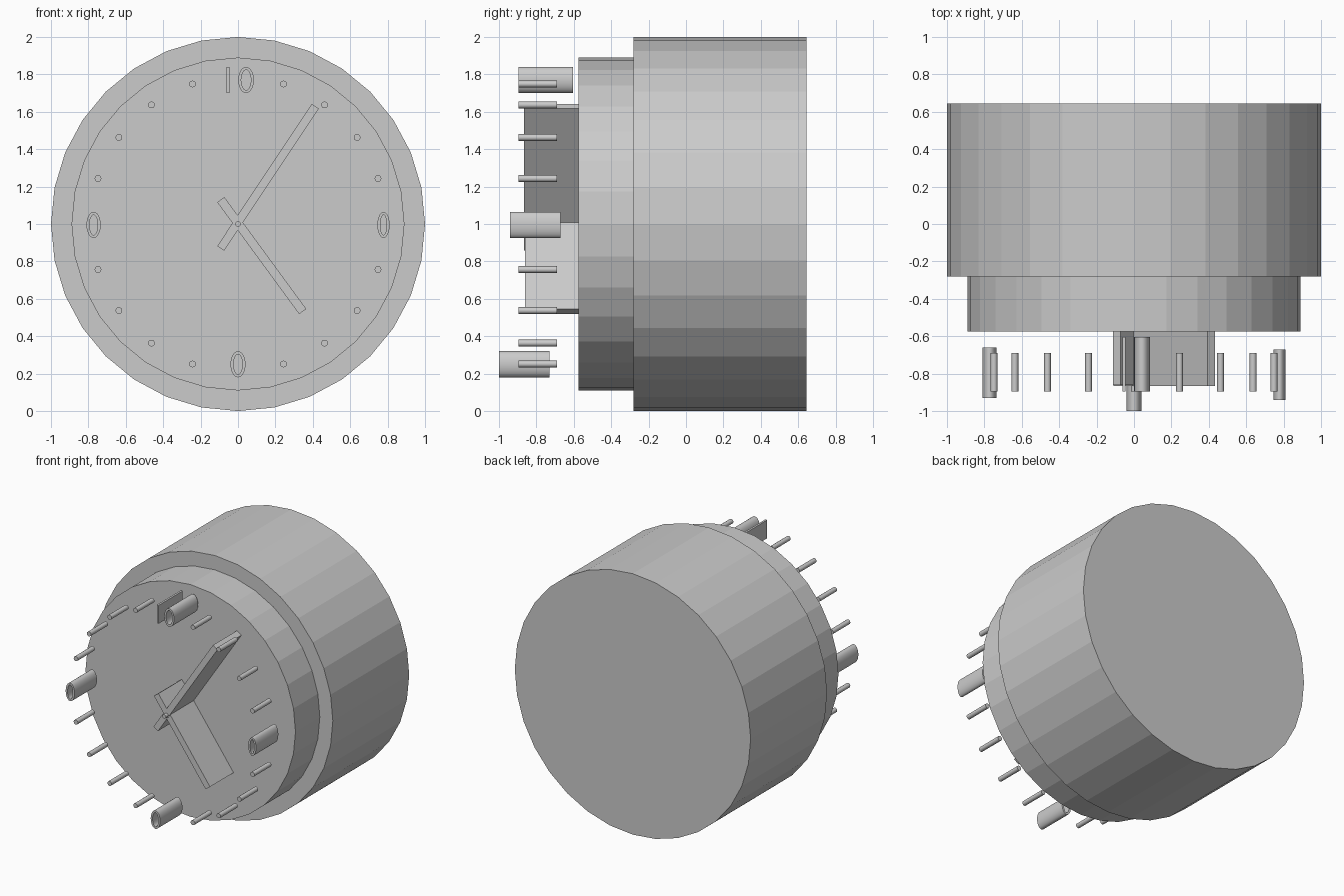
import bpy
import bmesh
from math import sin, cos, pi, radians, atan2, hypot

if "Cube" in bpy.data.objects:
    bpy.data.objects.remove(bpy.data.objects["Cube"])


def extrude_profiles(name, loops, y0, y1):
    """Extrude an outline in the x-z plane from y0 to y1; a second loop is a matching hole."""
    bm = bmesh.new()
    rings = [[[bm.verts.new((x, y, z)) for x, z in lp] for y in (y0, y1)] for lp in loops]
    n = len(loops[0])
    for front, back in rings:
        for i in range(n):
            j = (i + 1) % n
            bm.faces.new((front[i], front[j], back[j], back[i]))
    for side in (0, 1):
        if len(rings) == 1:
            bm.faces.new(rings[0][side])
        else:
            a, b = rings[0][side], rings[1][side]
            for i in range(n):
                j = (i + 1) % n
                bm.faces.new((a[i], a[j], b[j], b[i]))
    bmesh.ops.recalc_face_normals(bm, faces=bm.faces)
    mesh = bpy.data.meshes.new(name)
    bm.to_mesh(mesh)
    bm.free()
    obj = bpy.data.objects.new(name, mesh)
    bpy.context.collection.objects.link(obj)
    return obj


def ellipse(cx, cz, rx, rz, n):
    return [(cx + rx * sin(2 * pi * i / n), cz + rz * cos(2 * pi * i / n)) for i in range(n)]


def bar(p, q, width):
    """Rectangle outline running from p to q."""
    dx, dz = q[0] - p[0], q[1] - p[1]
    k = width / 2 / hypot(dx, dz)
    nx, nz = -dz * k, dx * k
    return [(p[0] + nx, p[1] + nz), (q[0] + nx, q[1] + nz),
            (q[0] - nx, q[1] - nz), (p[0] - nx, p[1] - nz)]


# Case and dial drum, low-poly with 32 sides
extrude_profiles("case", [ellipse(0, 1, 1, 1, 32)], -0.28, 0.645)
extrude_profiles("dial", [ellipse(0, 1, 0.89, 0.89, 32)], -0.575, -0.28)

# Hands and centre pin
extrude_profiles("minute_hand", [bar((-0.092, 0.87), (0.413, 1.63), 0.045)], -0.865, -0.575)
extrude_profiles("hour_hand", [bar((-0.092, 1.13), (0.346, 0.532), 0.047)], -0.86, -0.575)
extrude_profiles("centre_pin", [ellipse(0, 1, 0.015, 0.015, 16)], -0.895, -0.575)

# Small round pegs every 18 degrees, skipping the four quarter positions
for i in range(20):
    if i % 5:
        a = radians(18 * i)
        peg = extrude_profiles(f"dial_peg_{i}",
                               [ellipse(0.787 * sin(a), 1 + 0.787 * cos(a), 0.018, 0.018, 16)],
                               -0.895, -0.69)

# Plain quarter markers: a pair at the top, hollow ovals on the other three sides
extrude_profiles("top_marker_bar", [bar((-0.054, 1.70), (-0.054, 1.84), 0.016)], -0.895, -0.605)
for name, cx, cz, rx, y0, y1 in (
        ("top_marker_oval", 0.043, 1.77, 0.042, -0.895, -0.605),
        ("right_marker", 0.778, 0.995, 0.033, -0.94, -0.67),
        ("bottom_marker", 0.0, 0.25, 0.04, -1.0, -0.73),
        ("left_marker", -0.772, 0.995, 0.038, -0.93, -0.66)):
    extrude_profiles(name, [ellipse(cx, cz, rx, 0.07, 24),
                            ellipse(cx, cz, rx - 0.016, 0.054, 24)], y0, y1)

# Smooth the thin round parts, keep the case faceted
for obj in bpy.data.objects:
    if any(k in obj.name for k in ("peg", "pin", "marker")):
        bpy.ops.object.select_all(action='DESELECT')
        obj.select_set(True)
        bpy.context.view_layer.objects.active = obj
        bpy.ops.object.shade_smooth_by_angle(angle=radians(40))
